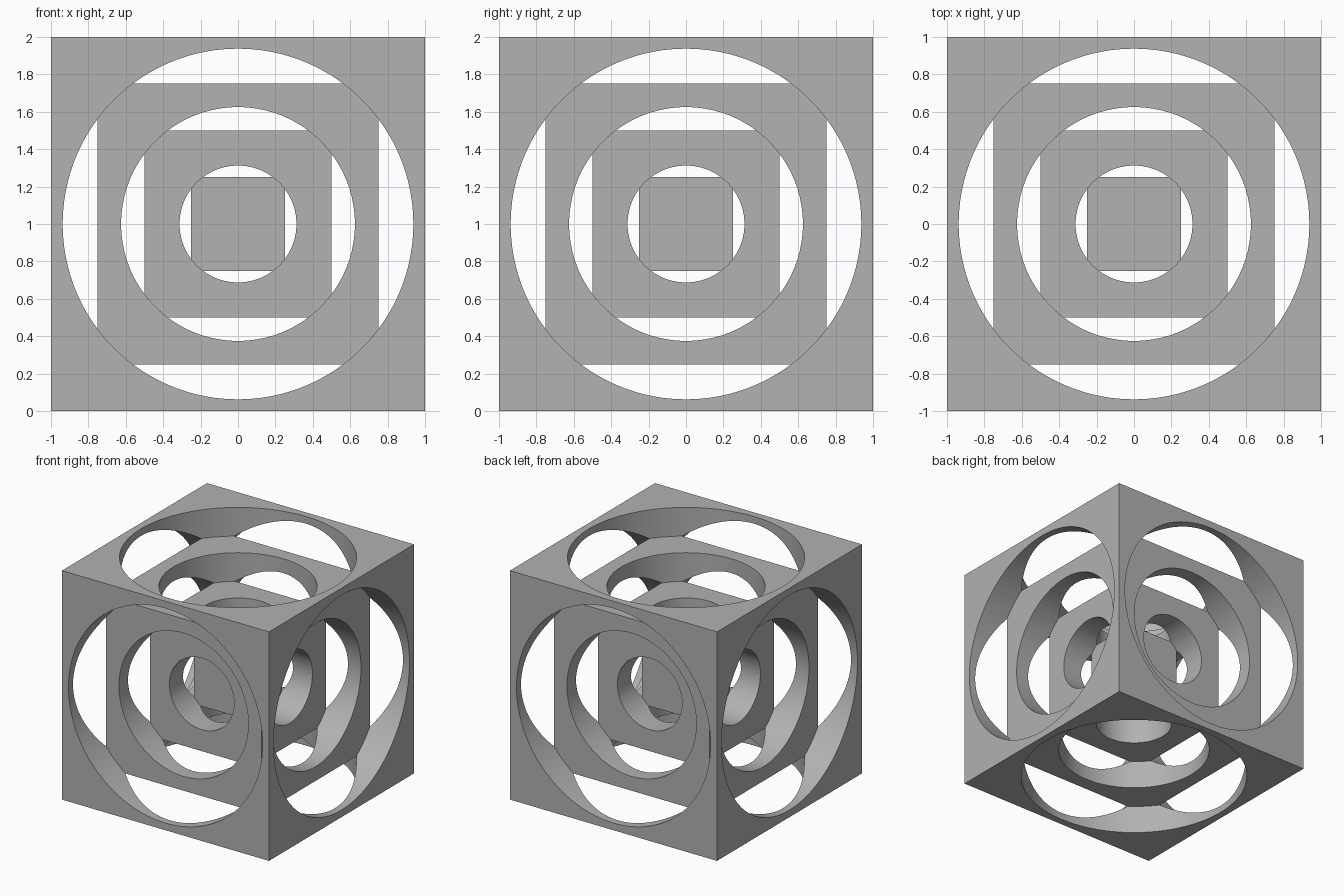
import bpy, bmesh, math
from mathutils import Matrix

if "Cube" in bpy.data.objects:
    bpy.data.objects.remove(bpy.data.objects["Cube"])

SEGMENTS = 128
# Each bore step: radius, and distance from the centre where it stops
STEPS = [(0.9375, 0.75), (0.625, 0.5), (0.3125, 0.25)]

grey = bpy.data.materials.new("plain grey")
grey.diffuse_color = (0.445, 0.445, 0.445, 1)
grey.use_nodes = True
grey.node_tree.nodes["Principled BSDF"].inputs["Base Color"].default_value = grey.diffuse_color


def make_object(name, bm):
    bmesh.ops.recalc_face_normals(bm, faces=bm.faces)
    mesh = bpy.data.meshes.new(name)
    bm.to_mesh(mesh)
    bm.free()
    mesh.materials.append(grey)
    obj = bpy.data.objects.new(name, mesh)
    bpy.context.collection.objects.link(obj)
    return obj


def stepped_bore(name, rotation):
    """Lathe-turned stepped plug, wide end outside the cube face."""
    profile = [(STEPS[0][0], 1.2)]
    for i, (radius, depth) in enumerate(STEPS):
        profile.append((radius, depth))
        if i + 1 < len(STEPS):
            profile.append((STEPS[i + 1][0], depth))
    bm = bmesh.new()
    rings = []
    for radius, z in profile:
        rings.append([bm.verts.new((radius * math.cos(a), radius * math.sin(a), z))
                      for a in (2 * math.pi * k / SEGMENTS for k in range(SEGMENTS))])
    for upper, lower in zip(rings, rings[1:]):
        for k in range(SEGMENTS):
            n = (k + 1) % SEGMENTS
            bm.faces.new((upper[k], upper[n], lower[n], lower[k]))
    bm.faces.new(rings[0])
    bm.faces.new(rings[-1])
    bm.transform(Matrix.Translation((0, 0, 1)) @ rotation)
    return make_object(name, bm)


# Solid block
bm = bmesh.new()
bmesh.ops.create_cube(bm, size=2, matrix=Matrix.Translation((0, 0, 1)))
cube = make_object("nested_cube", bm)

# One stepped bore from each of the six faces
turns = [("X", 0), ("X", 90), ("X", 180), ("X", 270), ("Y", 90), ("Y", 270)]
cutters = []
for i, (axis, angle) in enumerate(turns):
    cutter = stepped_bore(f"bore_cutter_{i + 1}",
                          Matrix.Rotation(math.radians(angle), 4, axis))
    cutter.hide_render = True
    cutters.append(cutter)
    cut = cube.modifiers.new(f"bore_{i + 1}", "BOOLEAN")
    cut.operation = "DIFFERENCE"
    cut.solver = "EXACT"
    cut.object = cutter

# Bake the cuts and discard the cutters
bpy.context.view_layer.objects.active = cube
cube.select_set(True)
for name in [m.name for m in cube.modifiers]:
    bpy.ops.object.modifier_apply(modifier=name)
for cutter in cutters:
    bpy.data.objects.remove(cutter)

# Smooth bore walls, crisp rims
bpy.ops.object.select_all(action="DESELECT")
cube.select_set(True)
bpy.ops.object.shade_smooth_by_angle(angle=math.radians(30))
